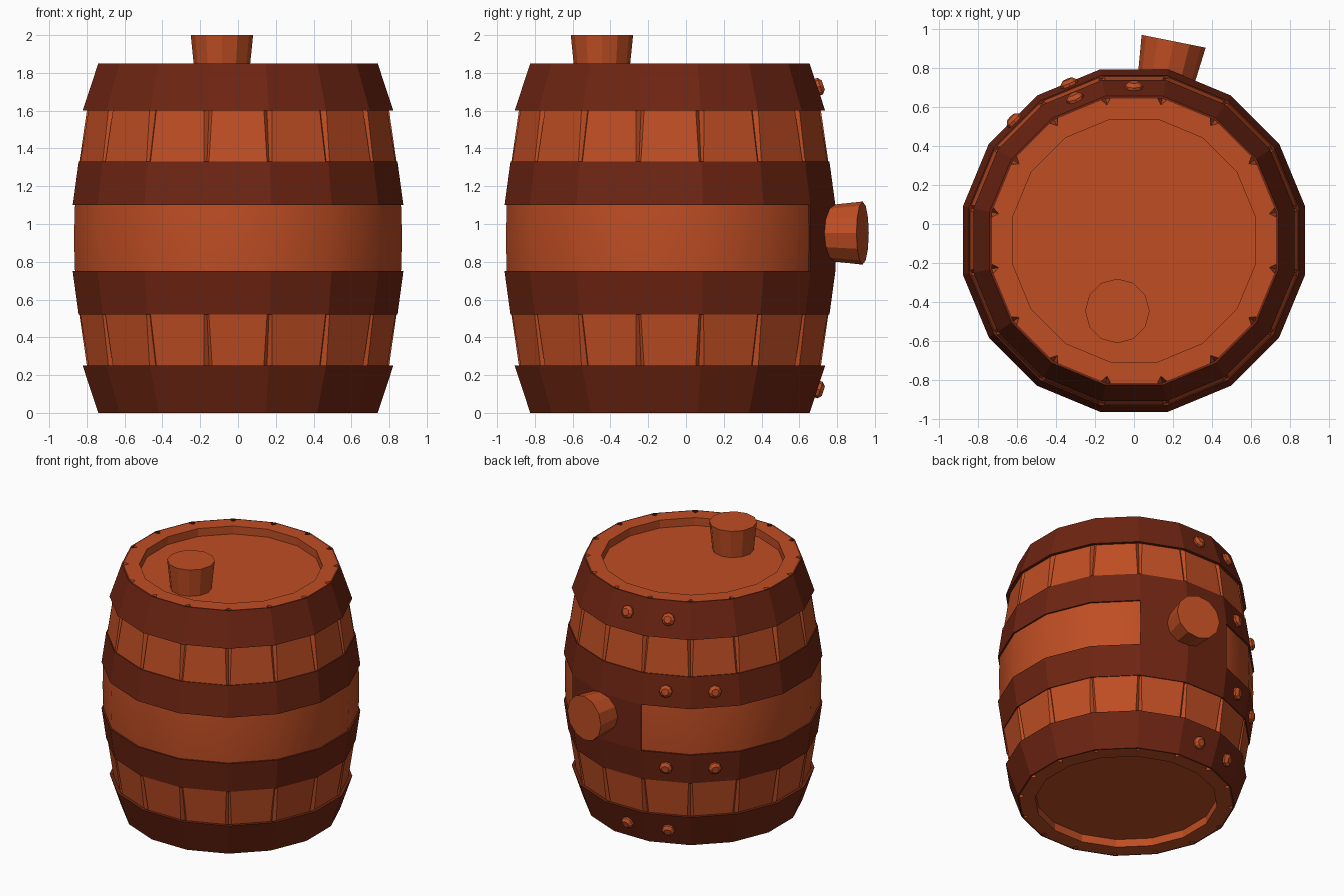
import bpy, bmesh, math
from mathutils import Vector, Matrix

if "Cube" in bpy.data.objects:
    bpy.data.objects.remove(bpy.data.objects["Cube"])

N = 16                      # sides of the barrel
CY = -0.085                 # barrel axis offset in y
STEP = 2 * math.pi / N
APO = math.cos(STEP / 2)


def material(name, rgb):
    m = bpy.data.materials.new(name)
    m.diffuse_color = (*rgb, 1)
    m.use_nodes = True
    m.node_tree.nodes["Principled BSDF"].inputs["Base Color"].default_value = m.diffuse_color
    return m


WOOD = material("orange_wood", (0.52, 0.075, 0.017))
HOOP = material("dark_hoop", (0.155, 0.018, 0.006))


def finish(bm, name, mat):
    bmesh.ops.recalc_face_normals(bm, faces=bm.faces)
    me = bpy.data.meshes.new(name)
    bm.to_mesh(me)
    bm.free()
    me.materials.append(mat)
    ob = bpy.data.objects.new(name, me)
    bpy.context.collection.objects.link(ob)
    return ob


def corner(k, r, z):
    a = (k + 0.5) * STEP
    return Vector((r * math.cos(a), CY + r * math.sin(a), z))


# Staved body: 16-gon rings with a V groove at each corner, recessed ends
# rows: radius, height, groove half width, groove depth
half = [(0.632, 0.06, 0, 0), (0.632, 0, 0, 0), (0.742, 0, 0.024, 0.035),
        (0.815, 0.25, 0.022, 0.03), (0.855, 0.52, 0.013, 0.015),
        (0.874, 0.635, 0, 0), (0.881, 0.75, 0, 0)]
H = 1.85
rows = half + [(0.886, H / 2, 0, 0)] + [(r, H - z, g, d) for r, z, g, d in reversed(half)]
bm = bmesh.new()
rings = []
for r, z, g, d in rows:
    ring = []
    for k in range(N):
        c = corner(k, r, z)
        for nb in (k - 1, None, k + 1):
            if nb is None:
                p = corner(k, r - d, z)
            else:
                p = c + (corner(nb, r, z) - c).normalized() * g
            ring.append(bm.verts.new(p))
    rings.append(ring)
for a, b in zip(rings, rings[1:]):
    for i in range(len(a)):
        j = (i + 1) % len(a)
        bm.faces.new((a[i], a[j], b[j], b[i]))
bm.faces.new(rings[0])
bm.faces.new(rings[-1])
bmesh.ops.remove_doubles(bm, verts=bm.verts, dist=0.0005)
for f in bm.faces:          # smooth belly between the middle hoops
    z = f.calc_center_median().z
    f.smooth = 0.6 < z < 1.25 and abs(f.normal.z) < 0.5
finish(bm, "barrel_body", WOOD)


# Hoops and back plate: thick bands following the 16 sides
def band(name, z0, r0, z1, r1, t0, t1, k0=0, count=N):
    bm = bmesh.new()
    closed = count == N
    secs = [[bm.verts.new(corner(k, r, z)) for r, z in
             ((r0, z0), (r1, z1), (r1 - t1, z1), (r0 - t0, z0))]
            for k in range(k0, k0 + count + (0 if closed else 1))]
    pairs = list(zip(secs, secs[1:])) + ([(secs[-1], secs[0])] if closed else [])
    for a, b in pairs:
        for i in range(4):
            j = (i + 1) % 4
            bm.faces.new((a[i], b[i], b[j], a[j]))
    if not closed:
        bm.faces.new(secs[0])
        bm.faces.new(secs[-1])
    return finish(bm, name, HOOP)


# Frustum helper for bungs and rivets
def frustum(name, pos, direction, r0, r1, length, sides):
    bm = bmesh.new()
    d = Vector(direction).normalized()
    rot = d.to_track_quat('Z', 'Y').to_matrix().to_4x4()
    bmesh.ops.create_cone(bm, cap_ends=True, segments=sides, radius1=r0, radius2=r1,
                          depth=length,
                          matrix=Matrix.Translation(Vector(pos) + d * length / 2) @ rot)
    return finish(bm, name, WOOD)


def rivets(name, z0, r0, z1, r1, angles):
    apo, z = (r0 + r1) / 2 * APO, (z0 + z1) / 2
    slope = -(r1 - r0) * APO / (z1 - z0)
    for i, deg in enumerate(angles):
        a = math.radians(deg)
        n = Vector((math.cos(a), math.sin(a), slope)).normalized()
        p = Vector((apo * math.cos(a), CY + apo * math.sin(a), z))
        frustum(f"{name}_{i + 1}_base", p - n * 0.01, n, 0.046, 0.046, 0.025, 8)
        frustum(f"{name}_{i + 1}_head", p + n * 0.015, n, 0.046, 0.026, 0.018, 8)


for side in ("lower", "upper"):
    flip = (lambda z: z) if side == "lower" else (lambda z: H - z)
    end = (flip(0), 0.754, flip(0.25), 0.838)
    mid = (flip(0.52), 0.861, flip(0.75), 0.893)
    band(side + "_end_hoop", *end, 0.012, 0.023)
    band(side + "_middle_hoop", *mid, 0.015, 0.02)
    rivets(side + "_end_rivet", *end, (90, 112.5))
    rivets(side + "_middle_rivet", *mid, (112.5, 135))

# Plate joining the middle hoops behind the side bung
band("bung_plate", 0.75, 0.893, 1.10, 0.893, 0.03, 0.03, 2, 2)

# Bungs: one on the lid, one on the side
frustum("lid_bung", (-0.085, -0.445, 1.785), (0, 0, 1), 0.143, 0.165, 0.215, 12)
a = math.radians(78.75)
d = Vector((math.cos(a), math.sin(a), 0))
frustum("side_bung", d * 0.80 + Vector((0, CY, 0.952)), d, 0.142, 0.167, 0.24, 12)
